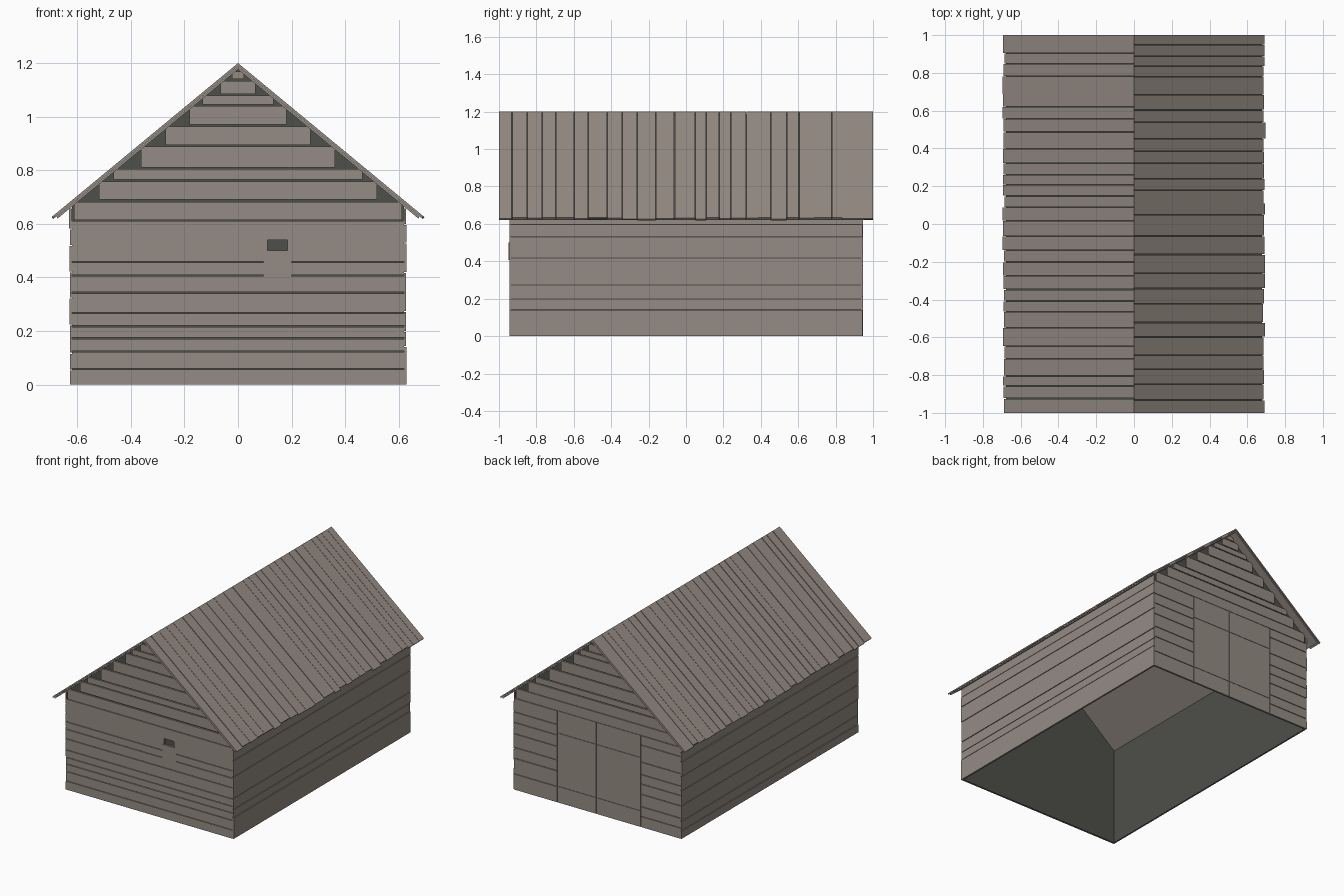
import bpy, bmesh, random

random.seed(4)
cube = bpy.data.objects.get("Cube")
if cube:
    bpy.data.objects.remove(cube)


def material(name, color):
    m = bpy.data.materials.new(name)
    m.use_nodes = True
    m.diffuse_color = color
    m.node_tree.nodes["Principled BSDF"].inputs["Base Color"].default_value = color
    return m


wood = material("weathered wood", (0.30, 0.26, 0.23, 1))
dark = material("dark interior", (0.076, 0.080, 0.067, 1))

HALF_X, HALF_Y = 0.62, 0.935      # dark inner shell
BOARD = 0.01                      # cladding thickness
RIDGE, SLOPE, EAVE = 1.2, 0.826, 0.69
GAP = 0.004


def finish(bm, name, *mats):
    bmesh.ops.recalc_face_normals(bm, faces=bm.faces)
    mesh = bpy.data.meshes.new(name)
    bm.to_mesh(mesh)
    bm.free()
    for m in mats:
        mesh.materials.append(m)
    ob = bpy.data.objects.new(name, mesh)
    bpy.context.collection.objects.link(ob)
    return ob


def prism(bm, profile, y0, y1):
    """Extrude an x-z outline along y."""
    a = [bm.verts.new((x, y0, z)) for x, z in profile]
    b = [bm.verts.new((x, y1, z)) for x, z in profile]
    faces = [bm.faces.new(a), bm.faces.new(b[::-1])]
    for i in range(len(a)):
        j = (i + 1) % len(a)
        faces.append(bm.faces.new((a[i], b[i], b[j], a[j])))
    return faces


def box(bm, x0, x1, y0, y1, z0, z1):
    prism(bm, [(x0, z0), (x1, z0), (x1, z1), (x0, z1)], y0, y1)


def rows(edges, gap=GAP):
    return [(a, b - gap) for a, b in zip(edges, edges[1:])]


def random_edges(start, end, low, high):
    edges = [start]
    while edges[-1] + high < end:
        edges.append(edges[-1] + random.uniform(low, high))
    return edges + [end]


# Dark shell: walls and gables, open below and under the roof
bm = bmesh.new()
top = RIDGE - 0.016
shell = prism(bm, [(-HALF_X, 0), (HALF_X, 0), (HALF_X, top - SLOPE * HALF_X),
                   (0, top), (-HALF_X, top - SLOPE * HALF_X)], -HALF_Y, HALF_Y)
bmesh.ops.delete(bm, geom=[shell[2], shell[4], shell[5]], context="FACES_ONLY")
ob = finish(bm, "inner_shell", dark)
mod = ob.modifiers.new("thickness", "SOLIDIFY")
mod.thickness = 0.004
mod.offset = -1

# Stepped gable boards, shared by both ends
gable = [0.69, 0.765, 0.81, 0.895, 0.97, 1.045, 1.085, 1.14, 1.175]
for name, side in (("front_gable_boards", -1), ("back_gable_boards", 1)):
    bm = bmesh.new()
    y0, y1 = sorted((side * HALF_Y, side * (HALF_Y + BOARD)))
    for z0, z1 in rows(gable, 0.006):
        w = (RIDGE - 0.012 - z1) / SLOPE
        box(bm, -w, w, y0, y1, z0, z1)
    finish(bm, name, wood)

# Front boards, with the row around the little window split
bm = bmesh.new()
y0, y1 = -HALF_Y - BOARD, -HALF_Y
win_x0, win_x1, win_z0, win_z1 = 0.11, 0.185, 0.5, 0.54
for z0, z1 in rows([0, 0.06, 0.125, 0.175, 0.22, 0.27, 0.345, 0.41, 0.46, 0.615, 0.686]):
    if z0 < win_z0 < z1:
        box(bm, -HALF_X, win_x0, y0, y1, z0, z1)
        box(bm, win_x1, HALF_X, y0, y1, z0, z1)
        box(bm, win_x0, win_x1, y0, y1, z0, win_z0)
        box(bm, win_x0, win_x1, y0, y1, win_z1, z1)
    else:
        w = min(HALF_X, (RIDGE - 0.012 - z1) / SLOPE)
        box(bm, -w, w, y0, y1, z0, z1)
finish(bm, "front_boards", wood)

# Patch board below the window
bm = bmesh.new()
box(bm, 0.095, 0.2, y0 - 0.003, y1, 0.406, win_z0)
finish(bm, "window_patch", wood)

# Back boards beside and above the double door
bm = bmesh.new()
y0, y1 = HALF_Y, HALF_Y + BOARD
DOOR_L, DOOR_R, DOOR_TOP = 0.30, -0.32, 0.62
for x0, x1 in ((-HALF_X, DOOR_R - GAP), (DOOR_L + GAP, HALF_X)):
    for z0, z1 in rows(random_edges(0, DOOR_TOP, 0.06, 0.12)):
        box(bm, x0, x1, y0, y1, z0, z1)
w = (RIDGE - 0.012 - 0.686) / SLOPE
box(bm, -w, w, y0, y1, DOOR_TOP, 0.686)
finish(bm, "back_boards", wood)

# Double door leaves
for name, x0, x1 in (("door_right", DOOR_R, 0.008), ("door_left", 0.011, DOOR_L)):
    bm = bmesh.new()
    for z0, z1 in rows([0, 0.11, 0.47, DOOR_TOP], 0.002):
        box(bm, x0, x1, y0, y1, z0, z1)
    finish(bm, name, wood)

# Side wall boards, running past the corners
wall_top = RIDGE - 0.018 - SLOPE * (HALF_X + BOARD)
side_edges = {1: [0, 0.145, 0.2, 0.275, 0.42, 0.53, 0.6, wall_top],
              -1: random_edges(0, wall_top, 0.05, 0.11)}
for name, side in (("left_boards", 1), ("right_boards", -1)):
    bm = bmesh.new()
    for z0, z1 in rows(side_edges[side]):
        x0, x1 = sorted((side * HALF_X, side * (HALF_X + BOARD - random.uniform(0, 0.004))))
        end = HALF_Y + BOARD - random.uniform(0, 0.003)
        box(bm, x0, x1, -end, end, z0, z1)
    finish(bm, name, wood)


def roof_profile(side, upper, lower, reach):
    """Mitred cross-section of one roof slope, square at the eave."""
    t = upper - lower
    cut = reach - t * SLOPE / (1 + SLOPE * SLOPE)
    return [(0, upper), (side * reach, upper - SLOPE * reach),
            (side * cut, lower - SLOPE * cut), (0, lower)]


# Roof: underlay sheet dark on top, with boards of uneven length above
for word, side in (("left", 1), ("right", -1)):
    bm = bmesh.new()
    prism(bm, roof_profile(side, RIDGE - 0.013, RIDGE - 0.024, EAVE - 0.012), -0.995, 0.995)
    bmesh.ops.recalc_face_normals(bm, faces=bm.faces)
    for f in bm.faces:
        f.material_index = 1 if f.normal.z > 0.5 else 0
    finish(bm, word + "_roof_underlay", wood, dark)

    if side > 0:
        edges = (random_edges(-1, -0.52, 0.06, 0.1) + [-0.42, -0.34, -0.26, -0.16, -0.06]
                 + random_edges(0.05, 1, 0.05, 0.1))
    else:
        edges = random_edges(-1, 1, 0.05, 0.1)
    bm = bmesh.new()
    for a, b in zip(edges, edges[1:]):
        gap = 0 if b == 1 else random.choice((0.002, 0.003, 0.005))
        reach = EAVE + random.uniform(-0.006, 0.006)
        prism(bm, roof_profile(side, RIDGE, RIDGE - 0.012, reach), a, b - gap)
    finish(bm, word + "_roof_boards", wood)
